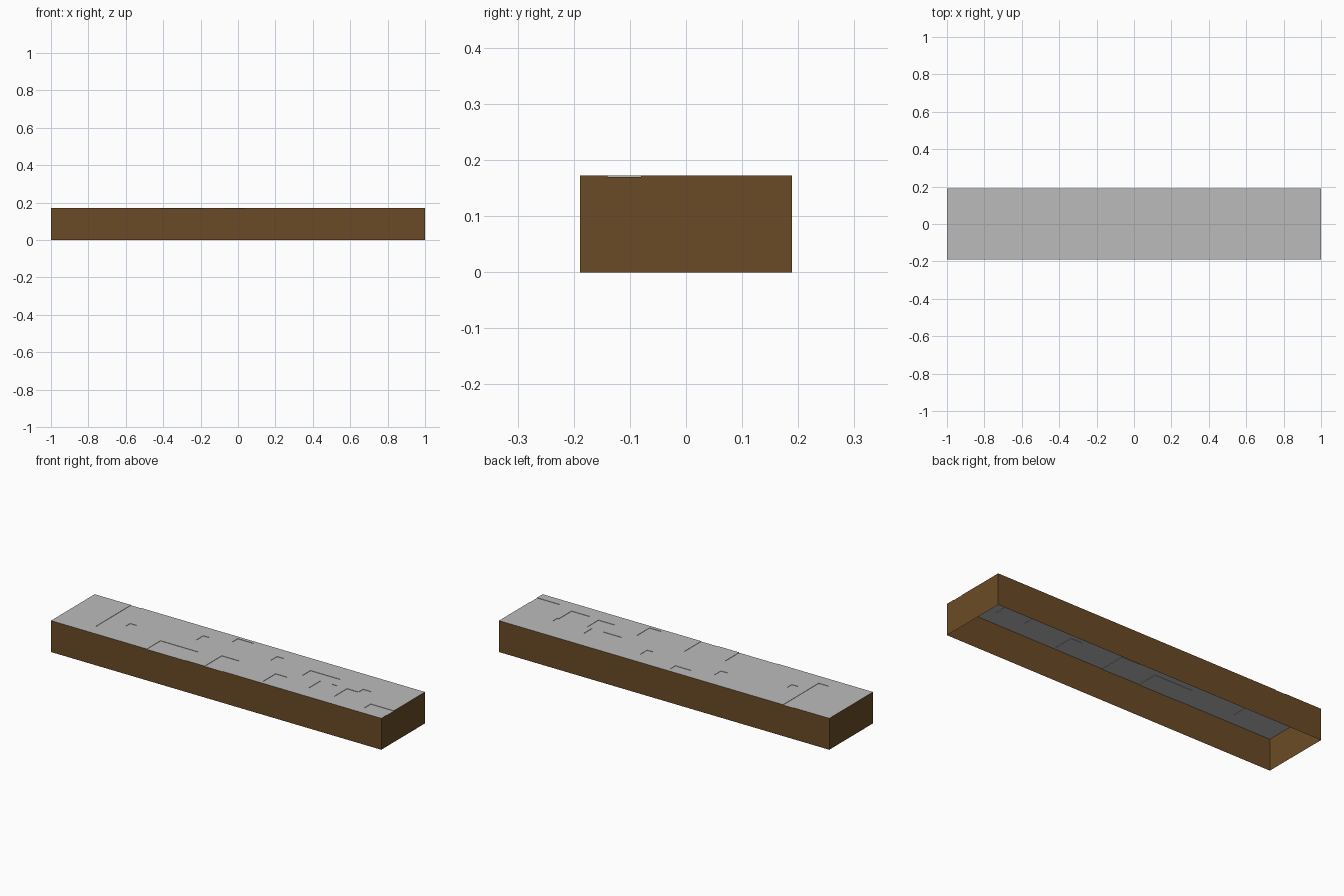
import bpy
import bmesh

default_cube = bpy.data.objects.get("Cube")
if default_cube:
    bpy.data.objects.remove(default_cube, do_unlink=True)

HALF_X, HALF_Y = 1.0, 0.189
HIGH, LOW = 0.172, 0.170

# Shallow sunken patches of the paving: left, right, front, back
PATCHES = [
    (-.78, -.72, -.12, .189), (-.66, -.62, -.03, .01),
    (-.42, -.19, -.189, -.07), (-.28, -.24, .04, .1),
    (-.07, .04, -.189, -.04), (-.12, -.02, .12, .17),
    (.16, .2, .05, .11), (.27, .34, -.17, -.06),
    (.39, .57, 0, .07), (.5, .6, -.1, 0),
    (.66, .77, -.11, 0), (.73, .78, 0, .04), (.86, 1, -.14, -.08),
]


def make_material(name, colour):
    material = bpy.data.materials.new(name)
    material.use_nodes = True
    material.diffuse_color = (*colour, 1)
    shader = material.node_tree.nodes["Principled BSDF"]
    shader.inputs["Base Color"].default_value = (*colour, 1)
    shader.inputs["Roughness"].default_value = 0.9
    return material


def make_object(name, bm, material):
    bmesh.ops.remove_doubles(bm, verts=bm.verts, dist=0.00001)
    mesh = bpy.data.meshes.new(name)
    bm.to_mesh(mesh)
    bm.free()
    mesh.materials.append(material)
    obj = bpy.data.objects.new(name, mesh)
    bpy.context.collection.objects.link(obj)
    return obj


def add_quad(bm, *corners):
    bm.faces.new([bm.verts.new(corner) for corner in corners])


def level(x, y):
    sunken = any(l < x < r and f < y < b for l, r, f, b in PATCHES)
    return LOW if sunken else HIGH


grey = make_material("paving grey", (0.5, 0.5, 0.5))
brown = make_material("earth brown", (0.145, 0.071, 0.019))

# Paving cells split along every patch border
xs = sorted({-HALF_X, HALF_X, *[v for p in PATCHES for v in p[:2]]})
ys = sorted({-HALF_Y, HALF_Y, *[v for p in PATCHES for v in p[2:]]})
columns = list(zip(xs, xs[1:]))
rows = list(zip(ys, ys[1:]))
heights = [[level((l + r) / 2, (f + b) / 2) for f, b in rows] for l, r in columns]

paving = bmesh.new()
for i, (l, r) in enumerate(columns):
    for j, (f, b) in enumerate(rows):
        z = heights[i][j]
        add_quad(paving, (l, f, z), (r, f, z), (r, b, z), (l, b, z))
        # Small risers where neighbouring cells differ in height
        if i + 1 < len(columns) and heights[i + 1][j] != z:
            n = heights[i + 1][j]
            add_quad(paving, (r, f, n), (r, b, n), (r, b, z), (r, f, z))
        if j + 1 < len(rows) and heights[i][j + 1] != z:
            n = heights[i][j + 1]
            add_quad(paving, (r, b, n), (l, b, n), (l, b, z), (r, b, z))
make_object("paving_top", paving, grey)

# Earth walls around the open underside, following the paving edge
walls = bmesh.new()
for i, (l, r) in enumerate(columns):
    front, back = heights[i][0], heights[i][-1]
    add_quad(walls, (l, -HALF_Y, 0), (r, -HALF_Y, 0), (r, -HALF_Y, front), (l, -HALF_Y, front))
    add_quad(walls, (r, HALF_Y, 0), (l, HALF_Y, 0), (l, HALF_Y, back), (r, HALF_Y, back))
for j, (f, b) in enumerate(rows):
    left, right = heights[-1][j], heights[0][j]
    add_quad(walls, (HALF_X, f, 0), (HALF_X, b, 0), (HALF_X, b, left), (HALF_X, f, left))
    add_quad(walls, (-HALF_X, b, 0), (-HALF_X, f, 0), (-HALF_X, f, right), (-HALF_X, b, right))
make_object("earth_walls", walls, brown)
